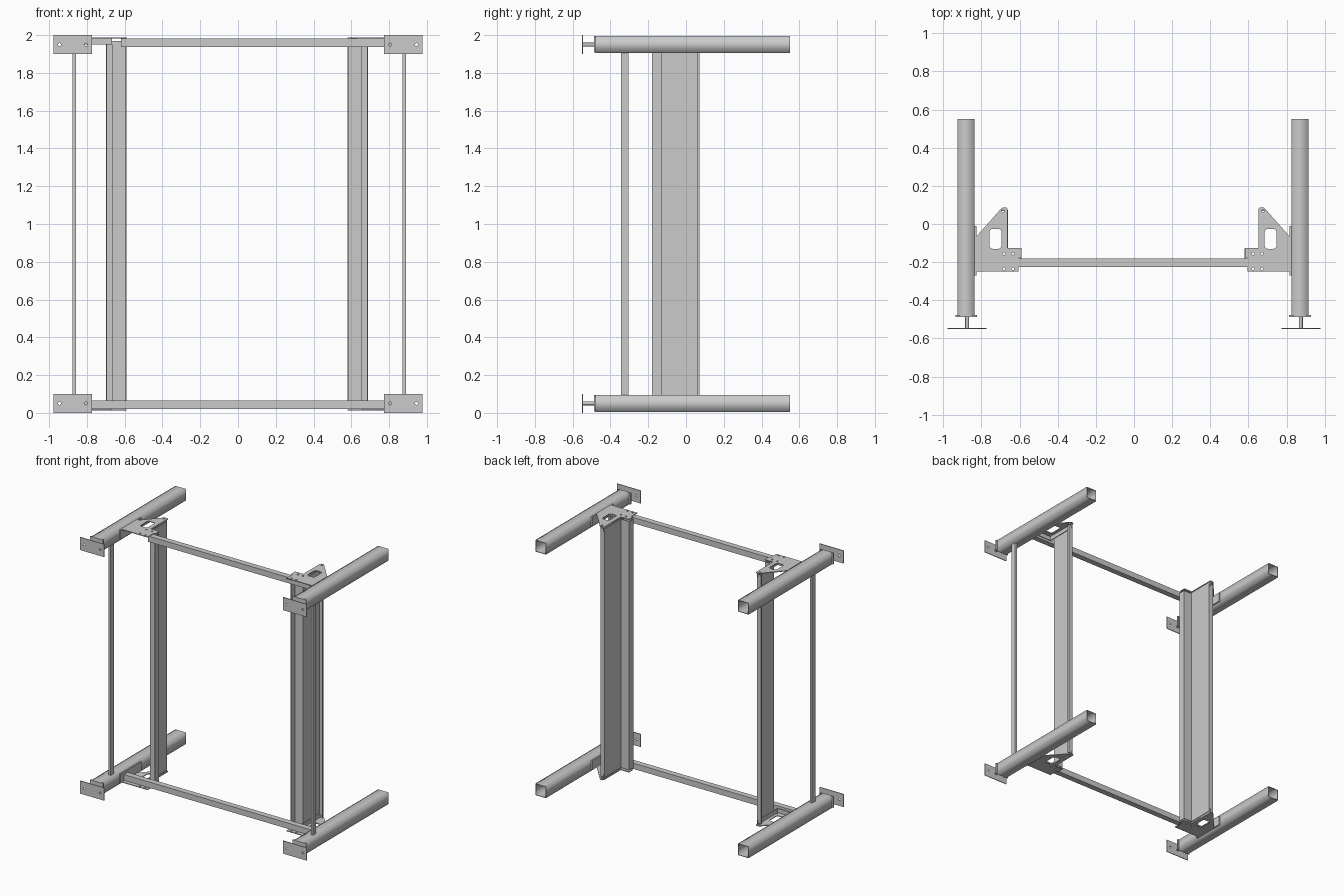
import bpy, bmesh, math
from mathutils import Matrix

if "Cube" in bpy.data.objects:
    bpy.data.objects.remove(bpy.data.objects["Cube"])

OFF = -0.005  # the frame sits slightly left of the foot plates


def finish(name, bm):
    bmesh.ops.recalc_face_normals(bm, faces=bm.faces)
    me = bpy.data.meshes.new(name)
    bm.to_mesh(me)
    bm.free()
    ob = bpy.data.objects.new(name, me)
    bpy.context.collection.objects.link(ob)
    return ob


def box(name, x0, x1, y0, y1, z0, z1):
    bm = bmesh.new()
    m = Matrix.Translation(((x0 + x1) / 2, (y0 + y1) / 2, (z0 + z1) / 2))
    m = m @ Matrix.Diagonal((abs(x1 - x0), y1 - y0, z1 - z0, 1))
    bmesh.ops.create_cube(bm, size=1, matrix=m)
    return finish(name, bm)


def circle(cx, cy, r, n=14):
    return [(cx + r * math.cos(2 * math.pi * i / n), cy + r * math.sin(2 * math.pi * i / n))
            for i in range(n)]


def slot(x0, x1, y0, y1, r, n=4):
    pts = []
    for k, (cx, cy) in enumerate([(x1 - r, y1 - r), (x0 + r, y1 - r), (x0 + r, y0 + r), (x1 - r, y0 + r)]):
        for i in range(n + 1):
            a = math.pi / 2 * (k + i / n)
            pts.append((cx + r * math.cos(a), cy + r * math.sin(a)))
    return pts


def plate(name, loops, thick, matrix):
    """Flat outline with holes, extruded symmetrically, then placed."""
    cu = bpy.data.curves.new(name, 'CURVE')
    cu.dimensions = '2D'
    cu.fill_mode = 'BOTH'
    cu.extrude = thick / 2
    for pts in loops:
        sp = cu.splines.new('POLY')
        sp.points.add(len(pts) - 1)
        for p, (x, y) in zip(sp.points, pts):
            p.co = (x, y, 0, 1)
        sp.use_cyclic_u = True
    tmp = bpy.data.objects.new(name, cu)
    bpy.context.collection.objects.link(tmp)
    dg = bpy.context.evaluated_depsgraph_get()
    me = bpy.data.meshes.new_from_object(tmp.evaluated_get(dg))
    bpy.data.objects.remove(tmp)
    me.transform(matrix)
    bm = bmesh.new()
    bm.from_mesh(me)
    bmesh.ops.remove_doubles(bm, verts=bm.verts, dist=1e-5)
    return finish(name, bm)


def sheet(name, pts, z0, z1, thick=0.005):
    """Folded sheet metal: a plan polyline raised in z."""
    bm = bmesh.new()
    lo = [bm.verts.new((x, y, z0)) for x, y in pts]
    hi = [bm.verts.new((x, y, z1)) for x, y in pts]
    for i in range(len(pts) - 1):
        bm.faces.new((lo[i], lo[i + 1], hi[i + 1], hi[i]))
    ob = finish(name, bm)
    mod = ob.modifiers.new("thickness", 'SOLIDIFY')
    mod.thickness = thick
    mod.offset = 0
    mod.use_even_offset = True
    return ob


FRONT = Matrix.Rotation(math.pi / 2, 4, 'X')
BRACKET = [(.825, -.25), (.6, -.25), (.6, -.178), (.586, -.175), (.586, -.126), (.657, -.126),
           (.657, .08), (.665, .087), (.683, .087), (.694, .078), (.825, -.07)]
HOLES = [(.675, -.155), (.63, -.155), (.675, -.235), (.63, -.235), (.682, .068)]

for s, side in ((-1, "left"), (1, "right")):
    def X(d):
        return s * d + OFF

    def plan(pts):
        return [(X(d), y) for d, y in pts]

    # folded upright column
    sheet(side + "_column", plan([(.588, -.18), (.588, -.131), (.659, -.131), (.659, .07),
                                  (.691, .07), (.691, .058)]), .03, 1.97)
    # slim upright bar between the tubes
    bx = -.867 if s < 0 else .88
    box(side + "_slim_bar", bx - .009, bx + .009, -.345, -.305, .09, 1.91)

    for top in (0, 1):
        tag = side + ("_top" if top else "_bottom")

        def Z(a, b):
            return (2 - b, 2 - a) if top else (a, b)

        zc = 1.95 if top else .05
        # hollow square tube, open at the back
        tc = X(.875)
        sq = [[(-h, -h), (h, -h), (h, h), (-h, h)] for h in (.045, .041)]
        plate(tag + "_tube", sq, 1.03, Matrix.Translation((tc, .035, zc)) @ FRONT)
        # tube end cap, bolt and foot plate
        box(tag + "_end_cap", tc - .057, tc + .057, -.487, -.478, zc - .043, zc + .045)
        bm = bmesh.new()
        bmesh.ops.create_cone(bm, cap_ends=True, segments=16, radius1=.01, radius2=.01, depth=.062,
                              matrix=Matrix.Translation((s * .875, -.515, zc)) @ FRONT)
        finish(tag + "_foot_bolt", bm)
        foot = [[(-.102, -.05), (.102, -.05), (.102, .05), (-.102, .05)],
                circle(-.07, 0, .008), circle(.07, 0, .008)]
        plate(tag + "_foot_plate", foot, .006, Matrix.Translation((s * .875, -.547, zc)) @ FRONT)
        # corner bracket with slot, bolt holes and flanges
        loops = [plan(BRACKET), plan(slot(.69, .752, -.13, -.026, .016))]
        loops += [plan(circle(x, y, .007)) for x, y in HOLES]
        plate(tag + "_bracket", loops, .006, Matrix.Translation((0, 0, sum(Z(.012, .018)) / 2)))
        box(tag + "_tube_flange", X(.821), X(.831), -.27, -.01, *Z(.012, .085))
        sheet(tag + "_column_flange", plan([(.82, -.172), (.665, -.172), (.665, .08)]), *Z(.014, .05))

# cross beams
box("bottom_cross_beam", -.825, .815, -.225, -.18, .02, .065)
box("top_cross_beam", -.62, .815, -.225, -.18, 1.937, 1.982)
